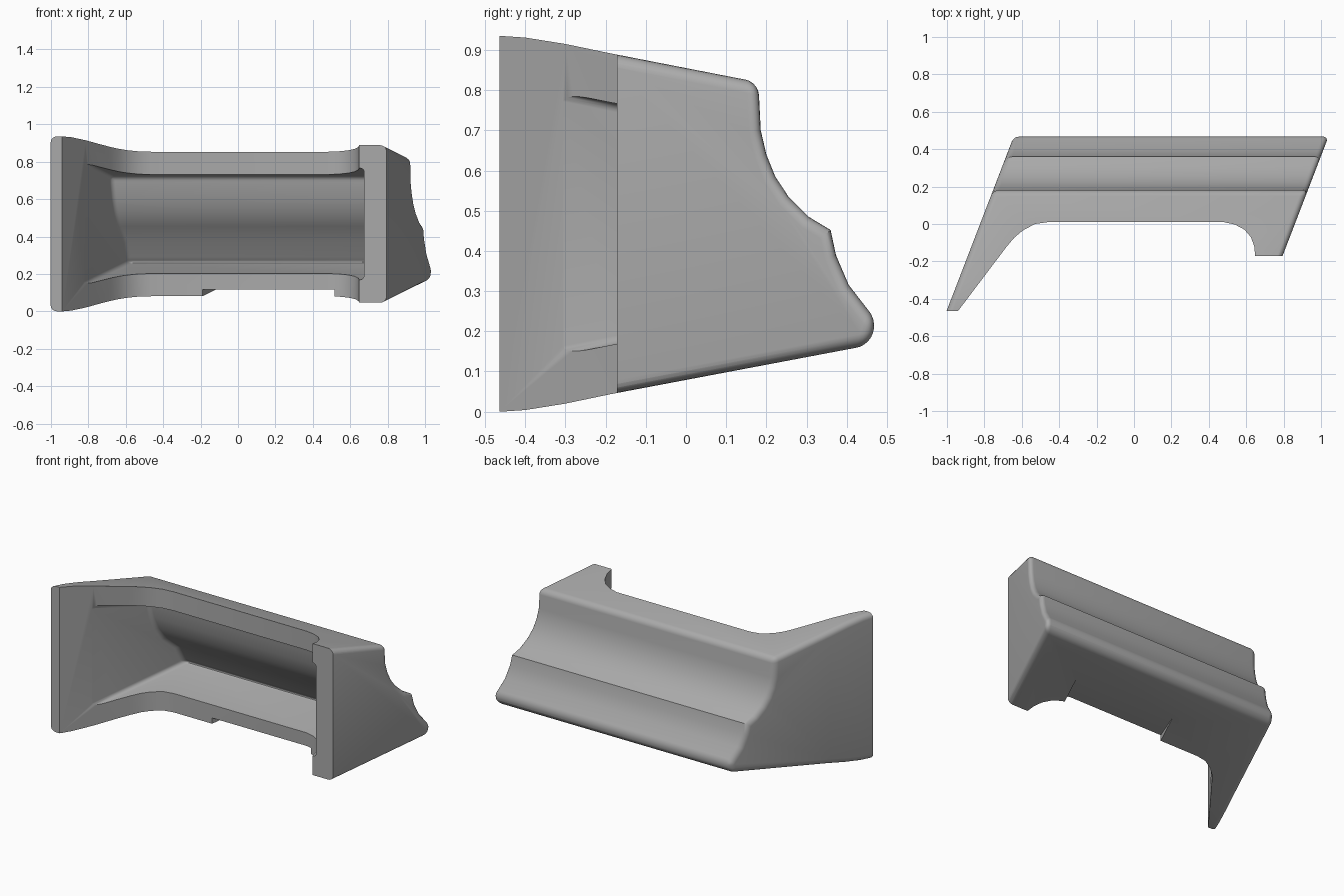
import bpy
import bmesh

if "Cube" in bpy.data.objects:
    bpy.data.objects.remove(bpy.data.objects["Cube"], do_unlink=True)

SLANT = 0.385      # both ends lean by this much x per unit of y
WALL = 0.12

grey = bpy.data.materials.new("plain grey")
grey.use_nodes = True
COLOUR = (0.4, 0.4, 0.4, 1)
grey.diffuse_color = COLOUR
grey.node_tree.nodes["Principled BSDF"].inputs["Base Color"].default_value = COLOUR


def prism(name, ring_a, ring_b, radius=0, round_corners=()):
    """Closed solid between two matching rings, with rounded rims and corners."""
    bm = bmesh.new()
    a = [bm.verts.new(p) for p in ring_a]
    b = [bm.verts.new(p) for p in ring_b]
    caps = [bm.faces.new(a), bm.faces.new(b)]
    n = len(a)
    for i in range(n):
        j = (i + 1) % n
        bm.faces.new((a[i], a[j], b[j], b[i]))
    bmesh.ops.recalc_face_normals(bm, faces=bm.faces)
    if radius:
        edges = {e for cap in caps for e in cap.edges}
        edges |= {bm.edges.get((a[i], b[i])) for i in round_corners}
        bmesh.ops.bevel(bm, geom=list(edges), offset=radius, offset_type='OFFSET',
                        segments=5, profile=0.5, affect='EDGES', clamp_overlap=True)
    mesh = bpy.data.meshes.new(name)
    bm.to_mesh(mesh)
    bm.free()
    obj = bpy.data.objects.new(name, mesh)
    bpy.context.collection.objects.link(obj)
    mesh.materials.append(grey)
    return obj


def slanted(name, profile, left, right, radius, corners):
    rings = [[(x + SLANT * y, y, z) for y, z in profile] for x in (left, right)]
    return prism(name, *rings, radius, corners)


# Outer body: side profile from the front top, over the back, to the front bottom
outer = [(-0.7, 0.935), (-0.46, 0.935), (-0.4, 0.931), (-0.3, 0.915), (-0.18, 0.89),
         (0.18, 0.82), (0.186, 0.70), (0.2, 0.64), (0.222, 0.585), (0.255, 0.535),
         (0.305, 0.485), (0.36, 0.452), (0.373, 0.39), (0.405, 0.315), (0.475, 0.225),
         (0.455, 0.165), (-0.18, 0.045), (-0.3, 0.02), (-0.4, 0.004), (-0.46, 0), (-0.7, 0)]
body = slanted("bracket_shell", outer, -0.823, 0.86, 0.065, (5, 14, 15))

# Cavity: the same shape, one wall thickness further in
inner = [(-0.7, 0.815), (-0.46, 0.81), (-0.3, 0.792), (-0.18, 0.768), (0.06, 0.722),
         (0.066, 0.69), (0.083, 0.61), (0.115, 0.53), (0.165, 0.455), (0.25, 0.375),
         (0.285, 0.29), (0.315, 0.258), (-0.18, 0.167), (-0.3, 0.143), (-0.46, 0.122),
         (-0.7, 0.12)]
cavity = slanted("cavity_cutter", inner, -0.823 + WALL, 0.86 - WALL, 0.035, (4, 11))

# Front opening: plan curve from the long left wall to the short right wall
front = [(-1.6, -0.464), (-0.94, -0.464), (-0.68, -0.12), (-0.64, -0.073), (-0.595, -0.035),
         (-0.53, 0), (-0.46, 0.01), (0.48, 0.01), (0.54, -0.003), (0.59, -0.03),
         (0.625, -0.07), (0.643, -0.12), (0.648, -0.172), (1.6, -0.172), (1.6, -1), (-1.6, -1)]
opening = prism("opening_cutter", *[[(x, y, z) for x, y in front] for z in (-0.5, 1.5)])

# Level recess under the floor
recess = slanted("recess_cutter", [(-0.2, -0.2), (0.4, -0.2), (0.4, 0.118), (-0.2, 0.118)],
                 -0.194, 0.516, 0, ())

bpy.context.view_layer.objects.active = body
for cutter in (cavity, opening, recess):
    cutter.hide_render = True
    cut = body.modifiers.new(cutter.name, 'BOOLEAN')
    cut.operation = 'DIFFERENCE'
    cut.solver = 'EXACT'
    cut.object = cutter
    bpy.ops.object.modifier_apply(modifier=cut.name)
    bpy.data.objects.remove(cutter, do_unlink=True)

bpy.ops.object.select_all(action='DESELECT')
body.select_set(True)
bpy.ops.object.shade_smooth_by_angle(angle=0.52)
